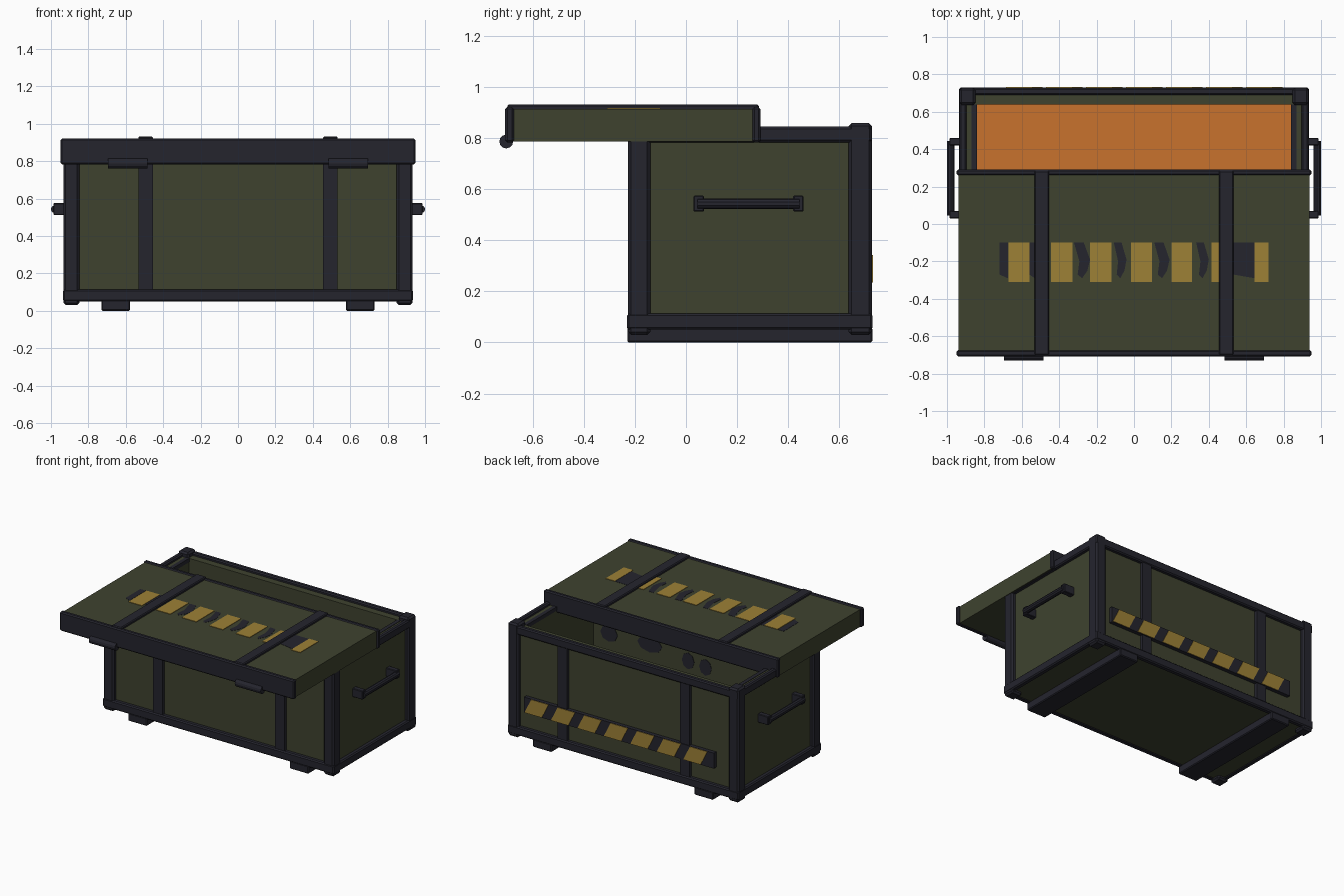
import bpy, bmesh, math
from mathutils import Matrix, Vector

if "Cube" in bpy.data.objects:
    bpy.data.objects.remove(bpy.data.objects["Cube"])


def material(name, rgb):
    m = bpy.data.materials.new(name)
    m.diffuse_color = (*rgb, 1)
    m.use_nodes = True
    m.node_tree.nodes["Principled BSDF"].inputs["Base Color"].default_value = m.diffuse_color
    return m


GREEN = material("olive_green", (0.049, 0.055, 0.028))
DARK = material("dark_metal", (0.018, 0.018, 0.027))
ORANGE = material("orange_lining", (0.58, 0.17, 0.027))
YELLOW = material("hazard_yellow", (0.34, 0.22, 0.037))


def finish(name, bm, mat):
    bmesh.ops.recalc_face_normals(bm, faces=bm.faces)
    mesh = bpy.data.meshes.new(name)
    bm.to_mesh(mesh)
    bm.free()
    mesh.materials.append(mat)
    ob = bpy.data.objects.new(name, mesh)
    bpy.context.collection.objects.link(ob)
    return ob


def box(name, x, y, z, mat, bevel=0.0):
    """Box from (min, max) ranges, with optional chamfer."""
    bm = bmesh.new()
    bmesh.ops.create_cube(bm, size=1)
    for v in bm.verts:
        v.co = [r[0] + (c + 0.5) * (r[1] - r[0]) for c, r in zip(v.co, (x, y, z))]
    if bevel:
        bmesh.ops.bevel(bm, geom=bm.edges[:], offset=bevel, segments=1, affect='EDGES')
    return finish(name, bm, mat)


def rod(name, centre, radius, length, axis, mat, sides=12):
    bm = bmesh.new()
    bmesh.ops.create_cone(bm, cap_ends=True, segments=sides, radius1=radius,
                          radius2=radius, depth=length)
    rot = Vector((0, 0, 1)).rotation_difference(Vector(axis)).to_matrix().to_4x4()
    bmesh.ops.transform(bm, matrix=Matrix.Translation(centre) @ rot, verts=bm.verts)
    return finish(name, bm, mat)


def plate(name, points, offset, mat):
    """Thin extruded polygon."""
    bm = bmesh.new()
    f = bm.faces.new([bm.verts.new(p) for p in points])
    r = bmesh.ops.extrude_face_region(bm, geom=[f])
    bmesh.ops.translate(bm, vec=offset,
                        verts=[g for g in r['geom'] if isinstance(g, bmesh.types.BMVert)])
    return finish(name, bm, mat)


def span(side, a, b):
    """Range mirrored to the given side."""
    return (a, b) if side > 0 else (-b, -a)


# Body panels and floor
box("floor", (-0.9, 0.9), (-0.2, 0.7), (0.055, 0.09), GREEN)
box("floor_lining", (-0.845, 0.845), (-0.14, 0.64), (0.085, 0.10), ORANGE)
box("front_panel", (-0.9, 0.9), (-0.2, -0.14), (0.06, 0.825), GREEN)
box("back_panel", (-0.9, 0.9), (0.64, 0.7), (0.06, 0.825), GREEN)
for s, n in ((1, "right"), (-1, "left")):
    box(n + "_panel", span(s, 0.845, 0.905), (-0.2, 0.7), (0.06, 0.825), GREEN)
    # dark inner ledge beside the lining
    box(n + "_inner_ledge", span(s, 0.84, 0.868), (-0.14, 0.64), (0.80, 0.828), DARK)

# Corner posts with caps and feet
for sx, n in ((1, "right"), (-1, "left")):
    for y, m in (((-0.227, -0.14), "front"), ((0.637, 0.728), "back")):
        box(f"{m}_{n}_post", span(sx, 0.848, 0.933), y, (0.03, 0.86), DARK, 0.012)

# Bottom and top rails
for z, n in (((0.05, 0.113), "bottom"), ((0.784, 0.845), "top")):
    e = 0.003 if n == "bottom" else 0
    box(n + "_front_rail", (-0.932 - e, 0.932 + e), (-0.228 - e, -0.19), z, DARK, 0.008)
    box(n + "_back_rail", (-0.932 - e, 0.932 + e), (0.69, 0.727 + e), z, DARK, 0.008)
    for s, m in ((1, "right"), (-1, "left")):
        box(f"{n}_{m}_rail", span(s, 0.895, 0.932 + e), (-0.227, 0.727), z, DARK, 0.008)

# Upright ribs, lid ribs, skids, latches and handles
for s, n in ((1, "right"), (-1, "left")):
    rib = span(s, 0.455, 0.533)
    box(n + "_front_rib", rib, (-0.222, -0.19), (0.1, 0.80), DARK)
    box(n + "_back_rib", rib, (0.69, 0.722), (0.1, 0.80), DARK)
    box(n + "_lid_rib", rib, (-0.70, 0.285), (0.90, 0.932), DARK, 0.006)
    box(n + "_skid", span(s, 0.577, 0.73), (-0.23, 0.73), (0.0, 0.058), DARK, 0.006)
    rod(n + "_latch", (s * 0.59, -0.704, 0.787), 0.027, 0.21, (1, 0, 0), DARK)
    for y in (0.03, 0.42):
        box(n + "_handle_bracket", span(s, 0.9, 0.987), (y, y + 0.04),
            (0.512, 0.575), DARK, 0.004)
    rod(n + "_handle_bar", (s * 0.979, 0.245, 0.543), 0.021, 0.40, (0, 1, 0), DARK, 10)

# Lid slid forward
box("lid_panel", (-0.937, 0.937), (-0.69, 0.28), (0.788, 0.915), GREEN)
box("lid_front_trim", (-0.948, 0.948), (-0.708, -0.674), (0.783, 0.922), DARK, 0.008)
box("lid_back_trim", (-0.948, 0.948), (0.26, 0.292), (0.783, 0.922), DARK, 0.008)

# Lid hazard marking: yellow blocks with worn dark patches between
for a, b in ((-0.67, -0.56), (-0.445, -0.33), (-0.235, -0.12), (-0.015, 0.095),
             (0.2, 0.31), (0.415, 0.53), (0.645, 0.72)):
    box("lid_yellow_stripe", (a, b), (-0.31, -0.1), (0.912, 0.9185), YELLOW)
for a, b, worn in ((-0.72, -0.675, 0), (-0.56, -0.53, 0), (-0.33, -0.235, 1),
                   (-0.115, -0.04, 1), (0.1, 0.19, 1), (0.325, 0.4, 1), (0.53, 0.645, 0)):
    w, z = (b - a) * worn, 0.9125
    plate("lid_dark_patch",
          [(a + 0.1 * w, -0.1, z), (b - 0.35 * w, -0.1, z), (b, -0.19, z),
           (b - 0.15 * w, -0.25, z), (b - 0.45 * w, -0.29, z),
           (a + 0.3 * w, -0.27, z), (a + 0.4 * w, -0.2, z)], (0, 0, 0.004), DARK)

# Back hazard board with slanted yellow stripes
box("hazard_board", (-0.735, 0.8), (0.69, 0.728), (0.232, 0.345), DARK)
for i in range(8):
    r = 0.795 - i * 0.214
    l = max(r - 0.14, -0.732)
    if r - l < 0.03:
        continue
    plate("back_yellow_stripe",
          [(r, 0.726, 0.234), (l, 0.726, 0.234),
           (max(l - 0.055, -0.732), 0.726, 0.343), (r - 0.055, 0.726, 0.343)],
          (0, 0.006, 0), YELLOW)

# Worn dark spots on the inside of the front panel
for x, z, rx in ((0.72, 0.5, 0.07), (0.39, 0.51, 0.1), (0.08, 0.47, 0.05), (-0.06, 0.46, 0.05)):
    plate("inner_dark_spot",
          [(x + rx * math.cos(t * math.pi / 4), -0.141, z + 0.06 * math.sin(t * math.pi / 4))
           for t in range(8)], (0, 0.004, 0), DARK)
